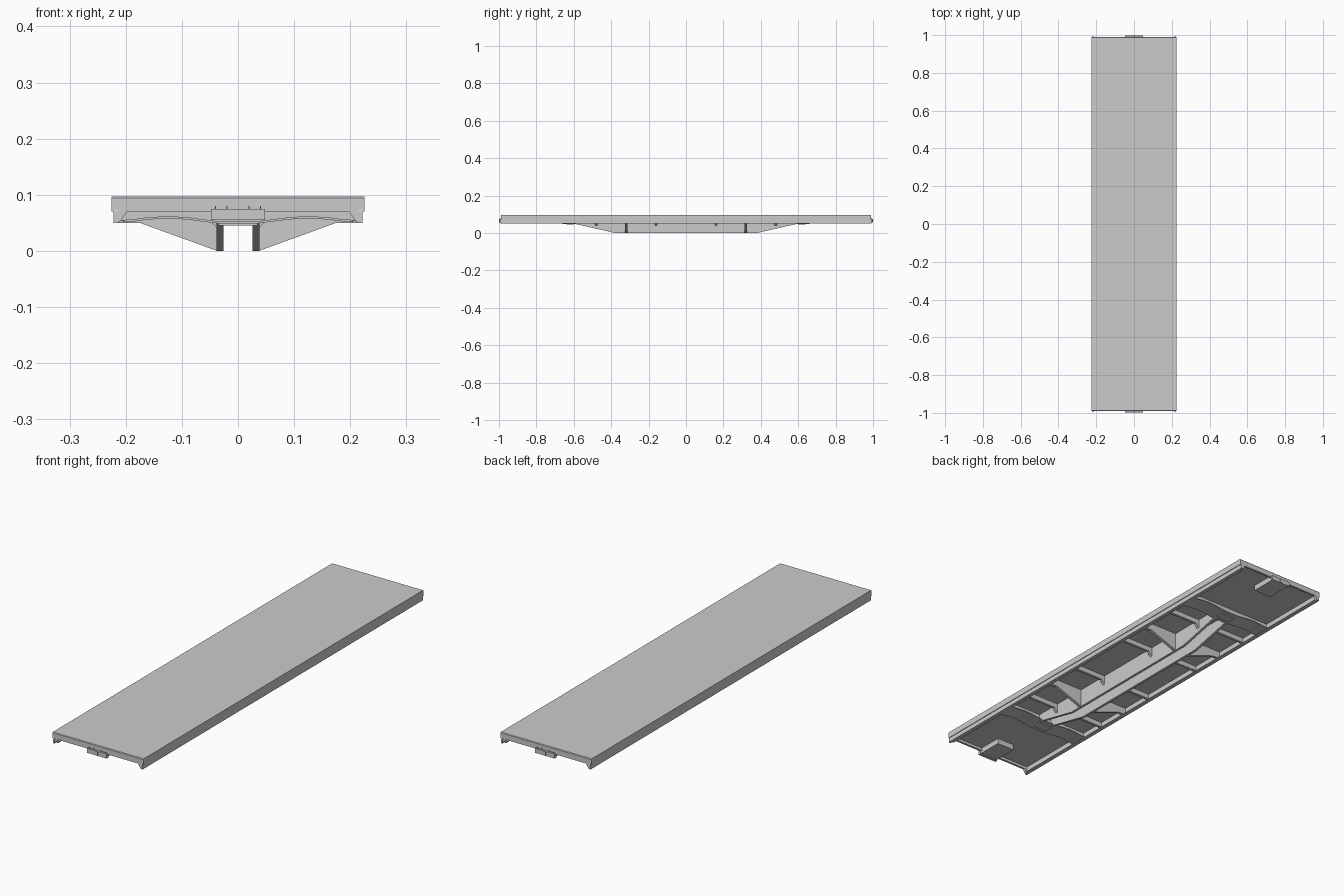
import bpy, bmesh
from mathutils import Vector

if "Cube" in bpy.data.objects:
    bpy.data.objects.remove(bpy.data.objects["Cube"])


def box(name, x, y, z):
    """Box from (min, max) ranges on each axis."""
    outline = [(x[0], z[0]), (x[1], z[0]), (x[1], z[1]), (x[0], z[1])]
    return prism(name, [(a, y[0], b) for a, b in outline], (0, y[1] - y[0], 0))


def prism(name, points, sweep):
    """Flat outline swept along a vector."""
    bm = bmesh.new()
    face = bm.faces.new([bm.verts.new(p) for p in points])
    ext = bmesh.ops.extrude_face_region(bm, geom=[face])
    verts = [v for v in ext["geom"] if isinstance(v, bmesh.types.BMVert)]
    bmesh.ops.translate(bm, verts=verts, vec=Vector(sweep))
    bmesh.ops.recalc_face_normals(bm, faces=bm.faces)
    mesh = bpy.data.meshes.new(name)
    bm.to_mesh(mesh)
    bm.free()
    obj = bpy.data.objects.new(name, mesh)
    bpy.context.collection.objects.link(obj)
    return obj


def mirror(obj, x=False, y=False):
    mod = obj.modifiers.new("mirror", 'MIRROR')
    mod.use_axis = (x, y, False)
    mod.use_mirror_merge = False
    return obj


# Deck plate with a small bevel on the end edges
deck = [(-0.99, 0.082), (0.99, 0.082), (0.99, 0.094), (0.987, 0.097),
        (-0.987, 0.097), (-0.99, 0.094)]
prism("deck", [(-0.225, y, z) for y, z in deck], (0.45, 0, 0))

# Side sills: outer rail, deeper web and narrow lower flange
mirror(box("side_rail", (0.213, 0.225), (-0.99, 0.99), (0.07, 0.083)), x=True)
web = [(-0.992, 0.05), (0.992, 0.05), (0.992, 0.07), (0.985, 0.083),
       (-0.985, 0.083), (-0.992, 0.07)]
mirror(prism("side_sill", [(0.213, y, z) for y, z in web], (0.009, 0, 0)), x=True)
mirror(box("side_sill_flange", (0.204, 0.214), (-0.98, 0.98), (0.05, 0.054)), x=True)

# End beams
mirror(box("end_beam", (-0.225, 0.225), (0.98, 0.99), (0.07, 0.083)), y=True)
corner = [(0.198, 0.07), (0.21, 0.052), (0.222, 0.05), (0.222, 0.07)]
mirror(prism("corner_bracket", [(x, 0.978, z) for x, z in corner],
             (0, 0.012, 0)), x=True, y=True)

# Fish-bellied centre sills
belly = [(-0.60, 0.05), (-0.38, 0.0), (0.38, 0.0), (0.60, 0.05),
         (0.60, 0.083), (-0.60, 0.083)]
mirror(prism("centre_sill", [(0.026, y, z) for y, z in belly],
             (0.012, 0, 0)), x=True)

# Large triangular cross bearers
bearer = [(0.037, 0.0), (0.175, 0.05), (0.214, 0.05), (0.214, 0.083), (0.037, 0.083)]
mirror(prism("cross_bearer", [(x, 0.313, z) for x, z in bearer],
             (0, 0.014, 0)), x=True, y=True)

# Light crossties with a short drop gusset at the centre sill
tie = [(0.037, 0.04), (0.055, 0.06), (0.214, 0.06), (0.214, 0.083), (0.037, 0.083)]
for i, y in enumerate((0.16, 0.48)):
    mirror(prism(f"crosstie_{i + 1}", [(x, y - 0.006, z) for x, z in tie],
                 (0, 0.012, 0)), x=True, y=True)

# Bolsters: curved lower flange, web, and centre plate
half = [(0.035, 0.049), (0.06, 0.052), (0.09, 0.056), (0.125, 0.058),
        (0.16, 0.056), (0.19, 0.052), (0.213, 0.051)]
curve = [(-x, z) for x, z in reversed(half)] + half
flange = curve + [(x, z + 0.004) for x, z in reversed(curve)]
mirror(prism("bolster_flange", [(x, 0.58, z) for x, z in flange],
             (0, 0.08, 0)), y=True)
plate = curve + [(0.213, 0.083), (-0.213, 0.083)]
mirror(prism("bolster_web", [(x, 0.595, z + 0.001) for x, z in plate],
             (0, 0.05, 0)), y=True)
mirror(box("centre_plate", (-0.035, 0.035), (0.60, 0.64), (0.045, 0.055)), y=True)

# Coupler pockets with striker lip, centre post and pins
mirror(box("coupler_pocket", (-0.044, 0.044), (0.87, 0.99), (0.057, 0.083)), y=True)
mirror(box("coupler_striker", (-0.048, 0.048), (0.985, 0.998), (0.055, 0.075)), y=True)
mirror(box("coupler_post", (-0.006, 0.006), (0.99, 1.0), (0.056, 0.074)), y=True)
for i, x in enumerate((0.02, 0.04)):
    mirror(box(f"striker_pin_{i + 1}", (x - 0.001, x + 0.001), (0.988, 0.995),
               (0.074, 0.08)), x=True, y=True)
